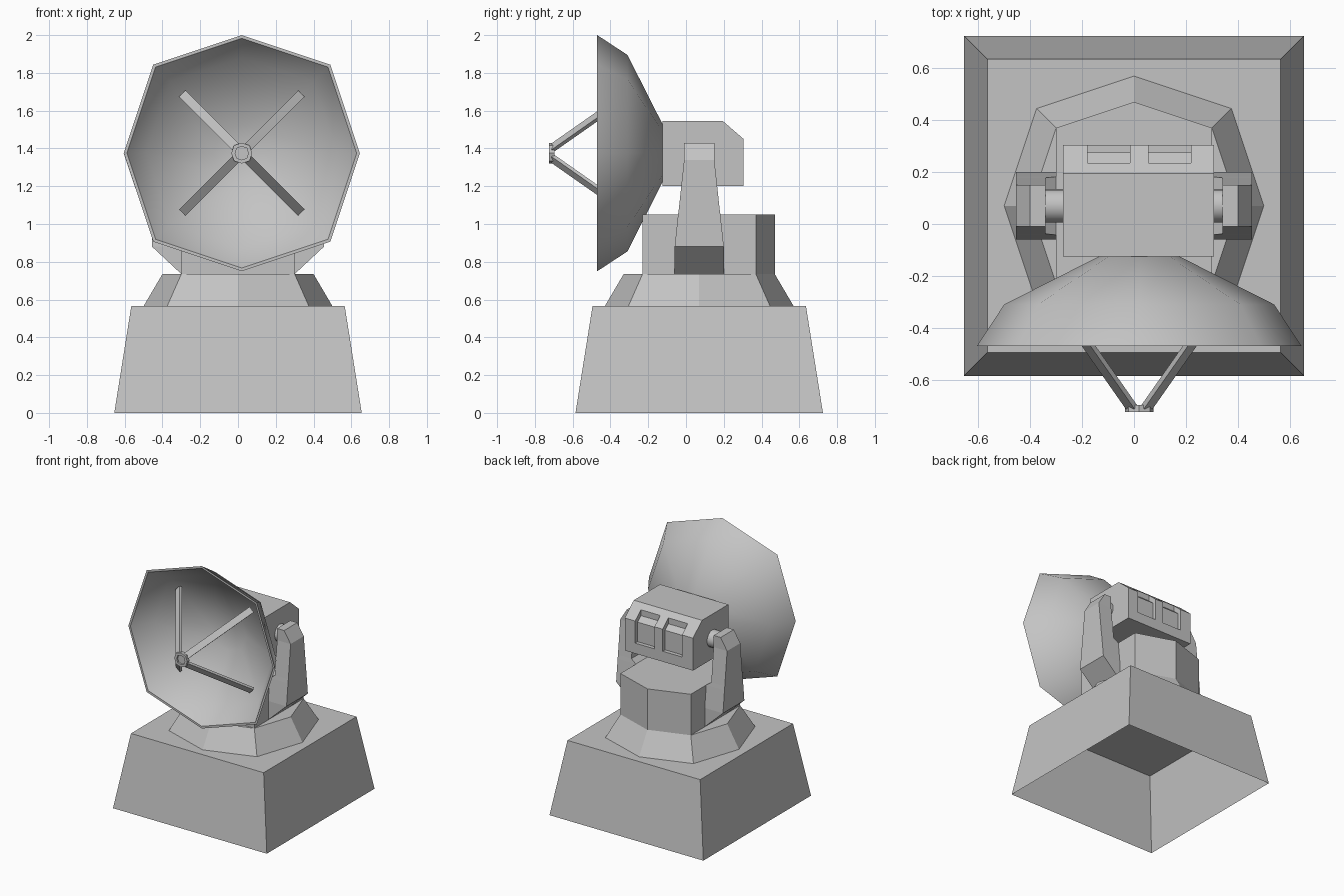
import bpy, bmesh, math
from mathutils import Vector

cube = bpy.data.objects.get("Cube")
if cube:
    bpy.data.objects.remove(cube, do_unlink=True)

GREY = (0.55, 0.55, 0.55, 1)
grey = bpy.data.materials.new("light grey")
grey.use_nodes = True
grey.diffuse_color = GREY
grey.node_tree.nodes["Principled BSDF"].inputs["Base Color"].default_value = GREY

CY = 0.07                            # depth of the turning axis
DISH = Vector((0.02, 0, 1.375))      # dish centre


def loft(name, rings, start=True, end=True, smooth=None):
    """Skin a list of equal point rings, with optional end caps."""
    bm = bmesh.new()
    loops = [[bm.verts.new(p) for p in ring] for ring in rings]
    n = len(loops[0])
    for a, b in zip(loops, loops[1:]):
        for i in range(n):
            j = (i + 1) % n
            bm.faces.new((a[i], a[j], b[j], b[i]))
    if start:
        bm.faces.new(loops[0][::-1])
    if end:
        bm.faces.new(loops[-1])
    bmesh.ops.remove_doubles(bm, verts=bm.verts, dist=0.0005)
    bmesh.ops.recalc_face_normals(bm, faces=bm.faces)
    mesh = bpy.data.meshes.new(name)
    bm.to_mesh(mesh)
    bm.free()
    mesh.materials.append(grey)
    obj = bpy.data.objects.new(name, mesh)
    bpy.context.collection.objects.link(obj)
    if smooth:
        bpy.ops.object.select_all(action='DESELECT')
        obj.select_set(True)
        bpy.context.view_layer.objects.active = obj
        bpy.ops.object.shade_smooth_by_angle(angle=math.radians(smooth))
    return obj


def octagon(r):
    d = 0.75 * r
    return [(r, 0), (d, d), (0, r), (-d, d), (-r, 0), (-d, -d), (0, -r), (d, -d)]


def flat_ring(points, z):
    return [(x, CY + y, z) for x, y in points]


def upright_ring(r, y):
    return [DISH + Vector((u, y, v)) for u, v in octagon(r)]


def box_ring(x0, x1, half, z):
    return [(x0, CY - half, z), (x1, CY - half, z), (x1, CY + half, z), (x0, CY + half, z)]


def side_prism(name, profile, x0, x1):
    return loft(name, [[(x, y, z) for y, z in profile] for x in (x0, x1)])


# Tapered base, open underneath
loft("base", [box_ring(-r, r, r, z) for r, z in ((0.655, 0), (0.565, 0.565))], start=False)

# Sloped collar and turret drum with a pointed back
loft("collar", [flat_ring(octagon(r), z) for r, z in ((0.5, 0.565), (0.4, 0.735))])
drum = [(-0.3, -0.3), (0.3, -0.3), (0.3, 0.3), (0, 0.4), (-0.3, 0.3)]
loft("drum", [flat_ring(drum, z) for z in (0.735, 1.05)])

# Support arms and axle stubs
levels = [(0.735, 0.29, 0.3, 0.13), (0.88, 0.3, 0.455, 0.13), (1.05, 0.3, 0.455, 0.112),
          (1.08, 0.34, 0.455, 0.108), (1.34, 0.34, 0.455, 0.08), (1.43, 0.34, 0.4, 0.08)]
for side, s in (("left", 1), ("right", -1)):
    loft(side + "_arm", [box_ring(s * a, s * b, h, z) for z, a, b, h in levels])
    circle = [(math.cos(i * math.pi / 8), math.sin(i * math.pi / 8)) for i in range(16)]
    loft(side + "_axle", [[(s * x, CY + 0.065 * c, 1.36 + 0.065 * d) for c, d in circle]
                          for x in (0.25, 0.36)], smooth=40)

# Equipment housing with a bevelled back edge and two recessed vents
housing = side_prism("housing", [(-0.125, 1.2), (0.305, 1.2), (0.305, 1.45),
                                 (0.195, 1.545), (-0.125, 1.545)], -0.273, 0.308)
recess = [(0.275, 1.28), (0.4, 1.28), (0.4, 1.6), (0.235, 1.6), (0.235, 1.465), (0.275, 1.43)]
for x in (-0.18, 0.055):
    cutter = side_prism("vent_cutter", recess, x, x + 0.165)
    cutter.hide_render = True
    mod = housing.modifiers.new("vent", 'BOOLEAN')
    mod.operation = 'DIFFERENCE'
    mod.solver = 'EXACT'
    mod.object = cutter
    bpy.context.view_layer.objects.active = housing
    bpy.ops.object.modifier_apply(modifier=mod.name)
    bpy.data.objects.remove(cutter, do_unlink=True)

# Dish shell: back surface, rim, then hollow front
shell = [(0.155, -0.125), (0.52, -0.31), (0.625, -0.47),
         (0.608, -0.47), (0.505, -0.32), (0.15, -0.145)]
loft("dish", [upright_ring(r, y) for r, y in shell], smooth=50)

# Feed struts: thin flat bars from the hub to the dish
for sx in (1, -1):
    for sz in (1, -1):
        a = DISH + Vector((0.03 * sx, -0.705, 0.03 * sz))
        b = DISH + Vector((0.31 * sx, -0.305, 0.31 * sz))
        wide = Vector((sz, 0, -sx)).normalized() * 0.024
        thin = (b - a).cross(wide).normalized() * 0.01
        section = [wide + thin, thin - wide, -wide - thin, wide - thin]
        loft("feed_strut", [[p + v for v in section] for p in (a, b)])

# Feed hub with a shallow recessed face
hub = [(0.055, -0.697), (0.055, -0.725), (0.035, -0.725), (0.035, -0.712)]
loft("feed_hub", [upright_ring(r, y) for r, y in hub])
